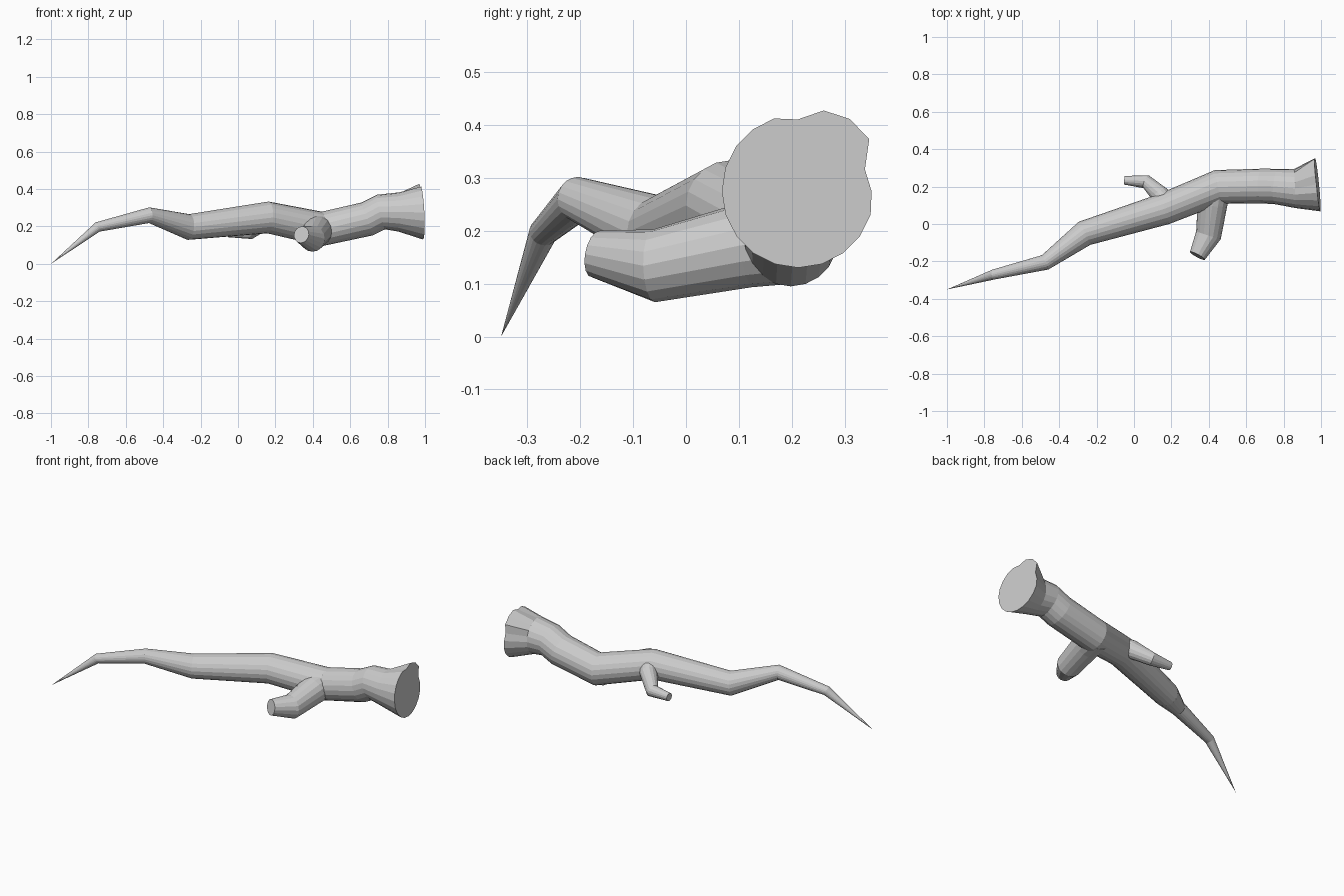
import bpy, bmesh, math
from mathutils import Vector

if "Cube" in bpy.data.objects:
    bpy.data.objects.remove(bpy.data.objects["Cube"])

UP = Vector((0, 0, 1))


def limb(name, rings, sides, end_dir=None, end_profile=None):
    """Flat-faced tube through (x, y, z, radius) rings; radius 0 makes a point."""
    pts = [Vector(r[:3]) for r in rings]
    bm = bmesh.new()
    loops = []
    for i, p in enumerate(pts):
        radius = rings[i][3]
        if radius == 0:
            loops.append([bm.verts.new(p)])
            continue
        # cross-section faces along the averaged direction of both neighbours
        t = Vector()
        if i > 0:
            t += (p - pts[i - 1]).normalized()
        if i < len(pts) - 1:
            t += (pts[i + 1] - p).normalized()
        if i == len(pts) - 1 and end_dir:
            t = Vector(end_dir)
        t.normalize()
        u = UP.cross(t).normalized()
        v = t.cross(u)
        ring = []
        for k in range(sides):
            a = 2 * math.pi * k / sides
            r = radius
            if end_profile and i == len(pts) - 1:
                r = end_profile.get(k, radius)
            ring.append(bm.verts.new(p + r * (math.cos(a) * u + math.sin(a) * v)))
        loops.append(ring)
    for a, b in zip(loops, loops[1:]):
        for k in range(sides):
            n = (k + 1) % sides
            if len(a) == 1:
                bm.faces.new((a[0], b[n], b[k]))
            else:
                bm.faces.new((a[k], a[n], b[n], b[k]))
    # closed ends, fanned from a centre point
    for loop, c in ((loops[0], pts[0]), (loops[-1], pts[-1])):
        if len(loop) > 1:
            mid = bm.verts.new(c)
            for k in range(sides):
                bm.faces.new((mid, loop[k], loop[(k + 1) % sides]))
    bmesh.ops.recalc_face_normals(bm, faces=bm.faces)
    mesh = bpy.data.meshes.new(name)
    bm.to_mesh(mesh)
    bm.free()
    obj = bpy.data.objects.new(name, mesh)
    bpy.context.collection.objects.link(obj)
    return obj


# Main trunk, from the pointed tip to the flared, uneven cut end
limb("trunk", [
    (-1.0, -0.35, 0.0, 0),
    (-0.75, -0.27, 0.197, 0.027),
    (-0.475, -0.205, 0.26, 0.042),
    (-0.265, -0.05, 0.197, 0.069),
    (0.16, 0.08, 0.248, 0.085),
    (0.45, 0.198, 0.187, 0.092),
    (0.69, 0.203, 0.24, 0.093),
    (0.765, 0.20, 0.277, 0.095),
    (0.86, 0.19, 0.277, 0.105),
    (0.982, 0.212, 0.275, 0.145),
], 20, (1, 0.1, 0.05),
    {0: 0.14, 1: 0.134, 2: 0.168, 3: 0.169, 4: 0.161, 5: 0.136})

# Thick broken stub on the front
limb("front_branch", [
    (0.43, 0.20, 0.185, 0.085),
    (0.42, 0.11, 0.172, 0.08),
    (0.398, -0.06, 0.134, 0.069),
    (0.339, -0.17, 0.156, 0.045),
], 16)

# Thin bent twig on the back
limb("back_branch", [
    (0.17, 0.11, 0.25, 0.055),
    (0.14, 0.155, 0.23, 0.05),
    (0.065, 0.226, 0.168, 0.037),
    (-0.052, 0.234, 0.165, 0.023),
], 16)
